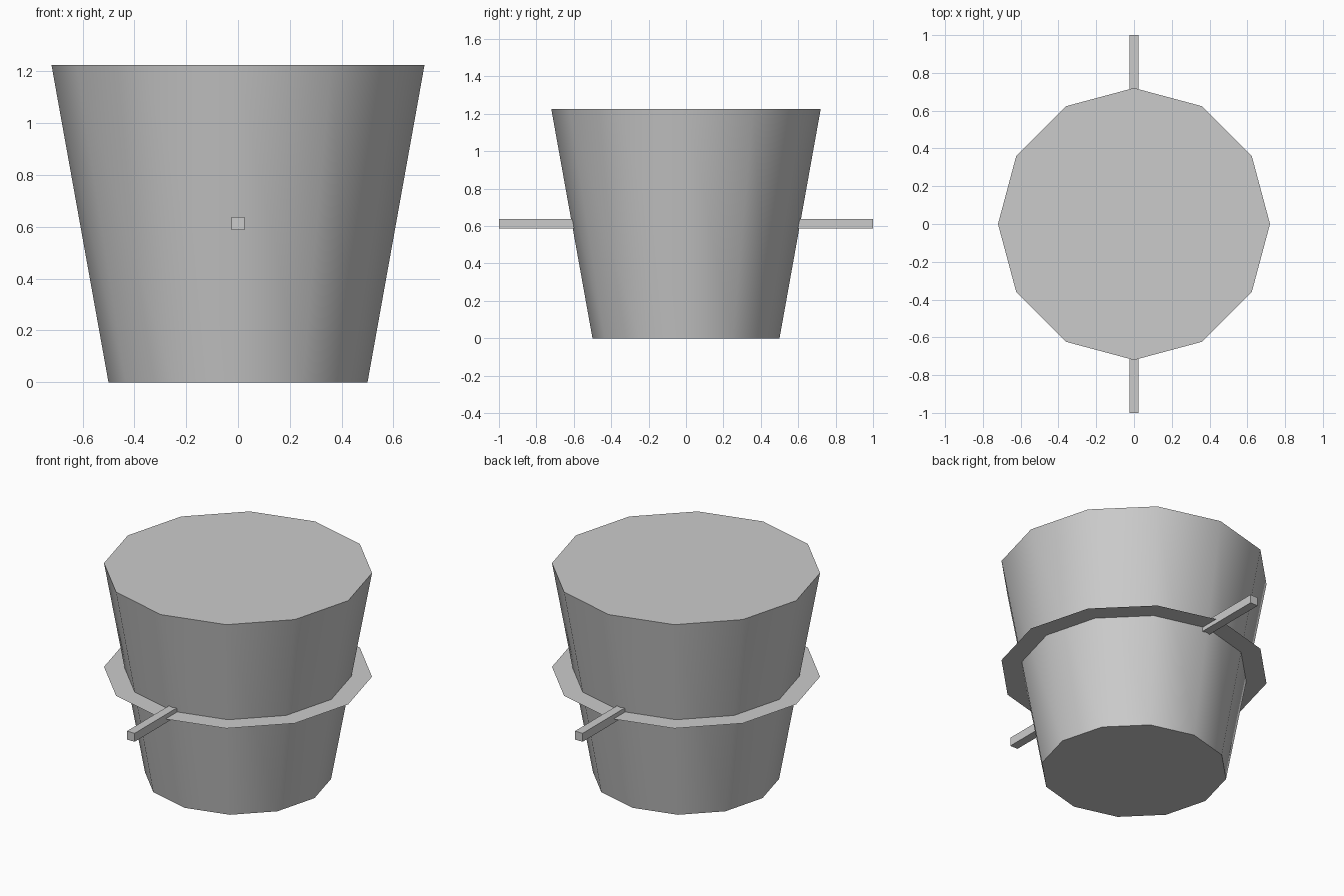
import bpy
import math

if "Cube" in bpy.data.objects:
    bpy.data.objects.remove(bpy.data.objects["Cube"], do_unlink=True)

HEIGHT = 1.225
TOP_RADIUS = 0.72
SIDES = 12

grey = bpy.data.materials.new("light_grey")
grey.use_nodes = True
colour = (0.6, 0.6, 0.6, 1)
grey.diffuse_color = colour
grey.node_tree.nodes["Principled BSDF"].inputs["Base Color"].default_value = colour


def finish(name):
    obj = bpy.context.object
    obj.name = name
    obj.data.materials.append(grey)
    return obj


# Tapered twelve-sided body, smooth round the sides with crisp rims
bpy.ops.mesh.primitive_cone_add(vertices=SIDES, radius1=0.5, radius2=TOP_RADIUS,
                                depth=HEIGHT, location=(0, 0, HEIGHT / 2))
finish("bucket_body")
bpy.ops.object.shade_smooth_by_angle(angle=math.radians(40))

# Paper-thin collar round the middle
bpy.ops.mesh.primitive_circle_add(vertices=SIDES, radius=TOP_RADIUS,
                                  fill_type='NGON', location=(0, 0, HEIGHT / 2))
finish("middle_collar")

# Square bar that passes through the body, front to back
bpy.ops.mesh.primitive_cube_add(size=1, location=(0, 0, HEIGHT / 2))
bar = finish("handle_bar")
bar.scale = (0.05, 2, 0.05)
bpy.ops.object.transform_apply(location=False, rotation=False, scale=True)
